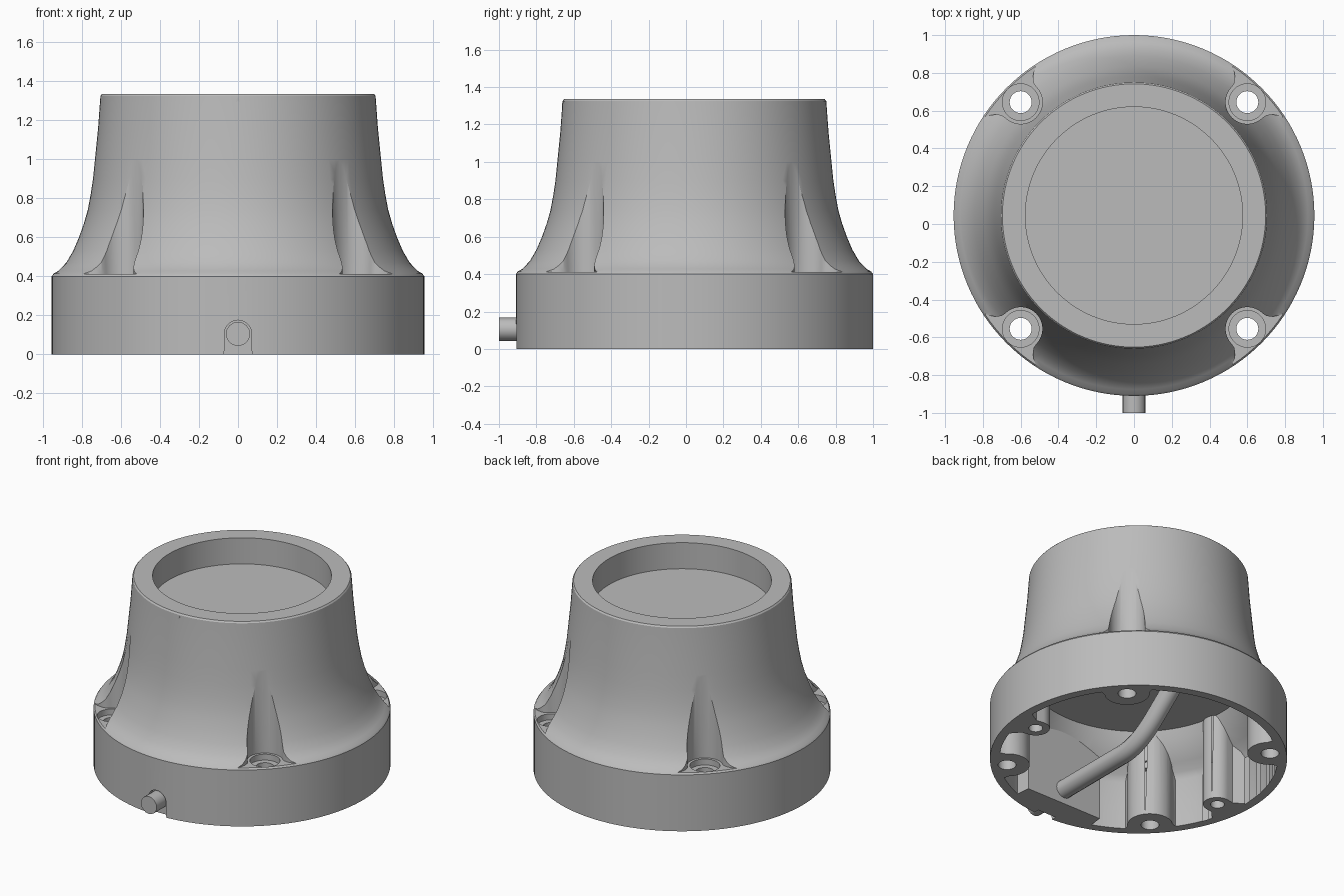
import bpy, bmesh
from math import sin, cos, pi, radians
from mathutils import Matrix, Vector

if "Cube" in bpy.data.objects:
    bpy.data.objects.remove(bpy.data.objects["Cube"], do_unlink=True)

CY = 0.045            # body axis offset behind the centre
SEG = 128
BOLT = 0.6            # bolt offset along x and y

grey = bpy.data.materials.new("plain grey")
grey.use_nodes = True
grey.diffuse_color = (0.5, 0.5, 0.5, 1)
grey.node_tree.nodes["Principled BSDF"].inputs["Base Color"].default_value = (0.5, 0.5, 0.5, 1)


def finish(name, bm):
    bmesh.ops.recalc_face_normals(bm, faces=bm.faces)
    mesh = bpy.data.meshes.new(name)
    bm.to_mesh(mesh)
    bm.free()
    mesh.materials.append(grey)
    obj = bpy.data.objects.new(name, mesh)
    bpy.context.collection.objects.link(obj)
    return obj


def lathe(name, profile):
    """Solid of revolution; the profile starts and ends on the axis."""
    bm = bmesh.new()
    verts = [bm.verts.new((r, CY, z)) for r, z in profile]
    edges = [bm.edges.new(pair) for pair in zip(verts, verts[1:])]
    for v in verts:
        v.co.x = max(v.co.x, 0)
    bmesh.ops.spin(bm, geom=verts + edges, cent=(0, CY, 0), axis=(0, 0, 1),
                   angle=2 * pi, steps=SEG, use_duplicate=False)
    bmesh.ops.remove_doubles(bm, verts=bm.verts, dist=1e-5)
    return finish(name, bm)


def prism(name, outline, low, high, matrix=Matrix()):
    """Extrude a flat outline from low to high, then place it."""
    bm = bmesh.new()
    face = bm.faces.new([bm.verts.new((x, y, low)) for x, y in outline])
    top = bmesh.ops.extrude_face_region(bm, geom=[face])["geom"]
    bmesh.ops.translate(bm, vec=(0, 0, high - low),
                        verts=[g for g in top if isinstance(g, bmesh.types.BMVert)])
    bmesh.ops.transform(bm, matrix=matrix, verts=bm.verts)
    return finish(name, bm)


def arc(cx, cy, r, start, end, n):
    return [(cx + r * cos(radians(start + (end - start) * i / n)),
             cy + r * sin(radians(start + (end - start) * i / n))) for i in range(n + 1)]


def disc(cx, cy, r, n=48):
    return arc(cx, cy, r, 0, 360, n)[:-1]


def cut(target, cutter):
    mod = target.modifiers.new("cut", 'BOOLEAN')
    mod.operation = 'DIFFERENCE'
    mod.solver = 'EXACT'
    mod.object = cutter
    cutter.hide_render = True
    bpy.context.view_layer.objects.active = target
    bpy.ops.object.modifier_apply(modifier=mod.name)
    bpy.data.objects.remove(cutter, do_unlink=True)


def smooth(obj, angle=30):
    bpy.ops.object.select_all(action='DESELECT')
    obj.select_set(True)
    bpy.context.view_layer.objects.active = obj
    bpy.ops.object.shade_smooth_by_angle(angle=radians(angle))


def radial(angle):
    return Matrix.Translation((0, CY, 0)) @ Matrix.Rotation(radians(angle), 4, 'Z')


# Flared housing with a round recess in the top
housing = lathe("housing", [
    (0, 0), (0.955, 0), (0.955, 0.4), (0.945, 0.414), (0.92, 0.428), (0.88, 0.47),
    (0.845, 0.53), (0.815, 0.6), (0.79, 0.67), (0.77, 0.74), (0.755, 0.82),
    (0.743, 0.9), (0.733, 1.0), (0.717, 1.16), (0.705, 1.325), (0.697, 1.335),
    (0.575, 1.335), (0.575, 1.15), (0, 1.15)])

# Hollow underside, leaving screw columns and a thick front wall
cavity = lathe("cavity", [
    (0, -0.05), (0.895, -0.05), (0.895, 0.34), (0.87, 0.385), (0.82, 0.43),
    (0.77, 0.49), (0.73, 0.55), (0.7, 0.61), (0, 0.61)])
reach = BOLT * 2 ** 0.5
column = arc(reach, 0, 0.145, 90, 270, 24)
column = [(1.1, 0.3), (0.93, 0.22), (0.885, 0.165)] + column + \
         [(0.885, -0.165), (0.93, -0.22), (1.1, -0.3)]
CORNERS = (45, 135, 225, 315)
for angle in CORNERS:
    cut(cavity, prism("column", column, -0.2, 0.8, radial(angle)))
for side in (-1, 1):
    foot = [(1.1, 0.16), (0.88, 0.14), (0.82, 0.09)] + arc(0.77, 0, 0.09, 90, 270, 20) + \
           [(0.82, -0.09), (0.88, -0.14), (1.1, -0.16)]
    cut(cavity, prism("side_column", foot, -0.2, 0.8, radial(-9 if side > 0 else 189)))
cut(cavity, prism("front_wall", [(-0.35, -1.2), (0.35, -1.2), (0.3, -0.7), (-0.3, -0.7)],
                  -0.2, 0.8))
cut(housing, cavity)

# Screw pockets that flare open to the rim, with counterbored holes
flare = [(0.87, 0.119), (0.893, 0.135), (0.915, 0.165), (0.935, 0.21), (1.1, 0.6)]
pocket = flare[::-1] + arc(reach, 0, 0.115, 90, 270, 32) + [(d, -t) for d, t in flare]
for angle in CORNERS:
    place = radial(angle)
    cut(housing, prism("pocket", pocket, 0.412, 1.2, place))
    cut(housing, prism("counterbore", disc(reach, 0, 0.097), 0.37, 0.5, place))
    cut(housing, prism("screw_hole", disc(reach, 0, 0.058), -0.1, 0.6, place))

# Small blind screw holes in the side columns
for side in (-1, 1):
    cut(housing, prism("side_hole", disc(side * 0.763, CY - 0.12, 0.045, 32), -0.1, 0.3))

# Arched slot around the cable exit
upright = Matrix.Rotation(radians(90), 4, 'X')
arch = [(-0.08, -0.05), (0.08, -0.05), (0.07, 0.02)] + arc(0, 0.105, 0.07, 0, 180, 24) + \
       [(-0.07, 0.02)]
cut(housing, prism("slot", arch, 0.87, 1.1, upright))
smooth(housing)

# Alignment arrow near the top edge
arrow = prism("alignment_arrow", [(-0.016, 1.27), (0.016, 1.27), (0.005, 1.315), (-0.005, 1.315)],
              0.655, 0.662, upright)

# Cable: straight through the front wall, then bending up to the ceiling
curve = bpy.data.curves.new("cable", 'CURVE')
curve.dimensions = '3D'
curve.bevel_depth = 0.062
curve.bevel_resolution = 6
curve.use_fill_caps = True
path = curve.splines.new('BEZIER')
stops = [(-1, 0.105), (-0.12, 0.105), (0.22, 0.25), (0.68, 0.63)]
path.bezier_points.add(len(stops) - 1)
tangents = [(0.2, 0), (0.14, 0), (0.1, 0.083), (0.1, 0.083)]
for point, (y, z), (ty, tz) in zip(path.bezier_points, stops, tangents):
    point.co = (0, y, z)
    point.handle_left_type = point.handle_right_type = 'FREE'
    point.handle_left = Vector((0, y - ty, z - tz))
    point.handle_right = Vector((0, y + ty, z + tz))
cable = bpy.data.objects.new("cable", curve)
bpy.context.collection.objects.link(cable)
bpy.ops.object.select_all(action='DESELECT')
cable.select_set(True)
bpy.context.view_layer.objects.active = cable
bpy.ops.object.convert(target='MESH')
cable = bpy.context.view_layer.objects.active
cable.data.materials.clear()
cable.data.materials.append(grey)
smooth(cable, 40)
